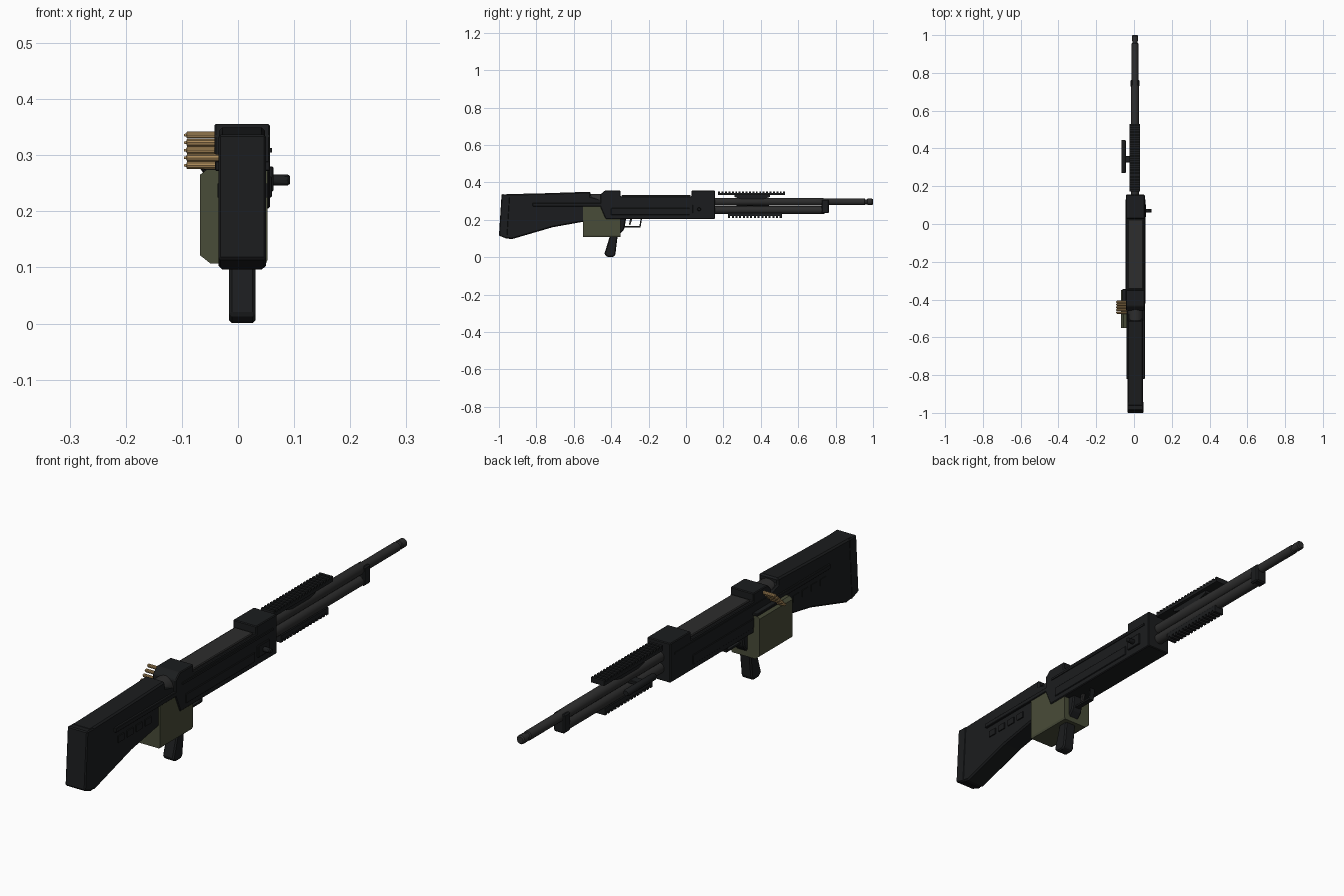
import bpy, bmesh, math
from mathutils import Matrix, Vector

if "Cube" in bpy.data.objects:
    bpy.data.objects.remove(bpy.data.objects["Cube"])

CX = 0.008  # centre plane of the body; side parts make the model lopsided


def mat(name, c):
    m = bpy.data.materials.new(name)
    m.diffuse_color = (*c, 1)
    m.use_nodes = True
    m.node_tree.nodes["Principled BSDF"].inputs["Base Color"].default_value = m.diffuse_color
    return m


BLACK = mat("black_polymer", (0.011, 0.012, 0.013))
STEEL = mat("dark_steel", (0.026, 0.026, 0.026))
GREEN = mat("olive_box", (0.066, 0.072, 0.04))
BRASS = mat("brass", (0.40, 0.25, 0.10))


def finish(name, bm, m, bevel=0, smooth=False):
    bmesh.ops.recalc_face_normals(bm, faces=bm.faces)
    me = bpy.data.meshes.new(name)
    bm.to_mesh(me)
    bm.free()
    ob = bpy.data.objects.new(name, me)
    bpy.context.collection.objects.link(ob)
    me.materials.append(m)
    if bevel:
        b = ob.modifiers.new("bevel", 'BEVEL')
        b.width, b.segments, b.limit_method = bevel, 1, 'ANGLE'
    if smooth:
        bpy.context.view_layer.objects.active = ob
        ob.select_set(True)
        bpy.ops.object.shade_smooth_by_angle(angle=math.radians(35))
        ob.select_set(False)
    return ob


def prism(name, pts, x0, x1, m=BLACK, bevel=0):
    """Side profile (y, z) extruded across x."""
    bm = bmesh.new()
    f = bm.faces.new([bm.verts.new((x0, y, z)) for y, z in pts])
    r = bmesh.ops.extrude_face_region(bm, geom=[f])
    vs = [v for v in r["geom"] if isinstance(v, bmesh.types.BMVert)]
    bmesh.ops.translate(bm, verts=vs, vec=(x1 - x0, 0, 0))
    return finish(name, bm, m, bevel)


def box(name, x, y, z, m=BLACK, bevel=0):
    return prism(name, [(y[0], z[0]), (y[1], z[0]), (y[1], z[1]), (y[0], z[1])], *x, m, bevel)


def lathe(name, base, axis, steps, m=STEEL, n=16):
    """Rings of (distance, radius) along an axis."""
    bm = bmesh.new()
    rot = Vector((0, 0, 1)).rotation_difference(Vector(axis)).to_matrix().to_4x4()
    rings = [[bm.verts.new((r * math.cos(2 * math.pi * (i + .5) / n), r * math.sin(2 * math.pi * (i + .5) / n), d))
              for i in range(n)] for d, r in steps]
    for a, b in zip(rings, rings[1:]):
        for i in range(n):
            bm.faces.new((a[i], a[(i + 1) % n], b[(i + 1) % n], b[i]))
    bm.faces.new(rings[0])
    bm.faces.new(rings[-1])
    bm.transform(Matrix.Translation(base) @ rot)
    return finish(name, bm, m, 0, True)


# shoulder stock and butt pad
prism("stock", [(-.975, .105), (-.933, .096), (-.714, .16), (-.53, .193), (-.455, .21), (-.455, .31),
                (-.51, .325), (-.51, .350), (-.75, .342), (-.965, .337)], CX - .042, CX + .040, BLACK, .006)
prism("butt_pad", [(-1, .115), (-.955, .098), (-.94, .335), (-.986, .337)], CX - .043, CX + .042, BLACK, .004)
lathe("buffer_tube", (CX, -.54, .300), (0, 1, 0), [(0, .040), (.11, .040)])

# receiver with raised blocks at both ends
prism("receiver", [(-.458, .27), (-.43, .205), (.155, .205), (.155, .356), (.03, .356), (.03, .325),
                   (-.35, .325), (-.35, .356), (-.435, .356), (-.458, .335)], -.042, .057, BLACK, .003)
box("top_cover", (CX - .040, CX + .040), (-.345, .025), (.32, .332), STEEL, .003)

# side rails, panels and stock vents on both sides
for side, s in (("left", -1), ("right", 1)):
    def across(a, b):
        return tuple(sorted((CX + s * a, CX + s * b)))
    box("stock_rail_" + side, across(.036, .049), (-.82, -.45), (.272, .290), BLACK, .002)
    box("receiver_panel_" + side, across(.046, .0525), (-.40, .02), (.225, .262), BLACK, .002)
    box("receiver_ridge_" + side, across(.046, .0525), (-.42, .13), (.305, .313), BLACK)
    for i in range(4):
        y = -.80 + i * .055
        box(f"stock_vent_{side}_{i}", across(.036, .0445), (y, y + .035), (.225, .25), BLACK)

# charging handle on the right side
box("handle_plate", (.055, .063), (.035, .105), (.235, .28), BLACK, .002)
lathe("charging_handle", (.055, .07, .256), (1, 0, 0), [(0, .007), (.006, .010), (.034, .010), (.038, .007)], BLACK, 10)

# ammunition box: cross-section chamfered on the left, extended along y
bm = bmesh.new()
sec = [(-.068, .122), (-.049, .107), (.050, .107), (.053, .115), (.053, .275), (-.055, .275), (-.068, .265)]
f = bm.faces.new([bm.verts.new((x, -.55, z)) for x, z in sec])
r = bmesh.ops.extrude_face_region(bm, geom=[f])
bmesh.ops.translate(bm, verts=[v for v in r["geom"] if isinstance(v, bmesh.types.BMVert)], vec=(0, .20, 0))
finish("ammo_box", bm, GREEN)

# cartridge belt and feed tray
for i in range(5):
    lathe(f"cartridge_{i}", (-.025, -.413 - i * .014, .336 - i * .0135), (-1, 0, 0),
          [(0, .0068), (.066, .0068), (.067, .003), (.071, .002)], BRASS, 10)
box("feed_tray", (-.062, -.03), (-.47, -.345), (.274, .284), BLACK, .002)

# pistol grip, trigger housing, trigger and guard
prism("pistol_grip", [(-.437, .016), (-.42, .001), (-.388, .001), (-.378, .012), (-.366, .11), (-.33, .15),
                      (-.32, .21), (-.41, .21), (-.408, .11)], -.016, .031, BLACK, .005)
prism("trigger", [(-.298, .21), (-.305, .175), (-.298, .172), (-.285, .21)], CX - .005, CX + .005, STEEL)
box("guard_bottom", (CX - .010, CX + .010), (-.345, -.243), (.160, .167))
prism("guard_front", [(-.25, .160), (-.243, .160), (-.235, .21), (-.242, .21)], CX - .010, CX + .010)

# barrel, gas tube and gas block
BX = .005
lathe("barrel", (BX, .14, .296), (0, 1, 0),
      [(0, .021), (.59, .021), (.60, .018), (.815, .018), (.818, .014), (.828, .014), (.83, .017), (.855, .017), (.86, .013)])
lathe("gas_tube", (BX, .14, .252), (0, 1, 0), [(0, .021), (.60, .021)])
box("gas_block", (BX - .023, BX + .023), (.725, .765), (.235, .308), BLACK, .005)


# toothed rails above the barrel and under the gas tube
def toothed_rail(name, y0, y1, zbase, ztip, half, n):
    pitch = (y1 - y0) / (n - .45)
    zmid = zbase + (ztip - zbase) * .6
    pts = [(y1, zbase), (y0, zbase)]
    for i in range(n):
        a = y0 + i * pitch
        b = a + pitch * .55
        pts += [(a, ztip), (b, ztip)]
        if i < n - 1:
            pts += [(b, zmid), (a + pitch, zmid)]
    prism(name, pts, BX - half, BX + half)


toothed_rail("top_rail", .172, .53, .332, .352, .028, 20)
toothed_rail("lower_rail", .225, .512, .237, .210, .020, 15)
prism("top_rail_mount", [(.30, .31), (.41, .31), (.45, .322), (.45, .334), (.26, .334), (.26, .322)],
      BX - .015, BX + .015)

# folded carry handle on the left of the barrel
lathe("carry_handle", (-.055, .27, .280), (0, 1, 0),
      [(0, .010), (.006, .013), (.168, .013), (.175, .010)], BLACK, 10)
box("carry_handle_link", (-.055, .0), (.325, .36), (.274, .287), BLACK, .002)
